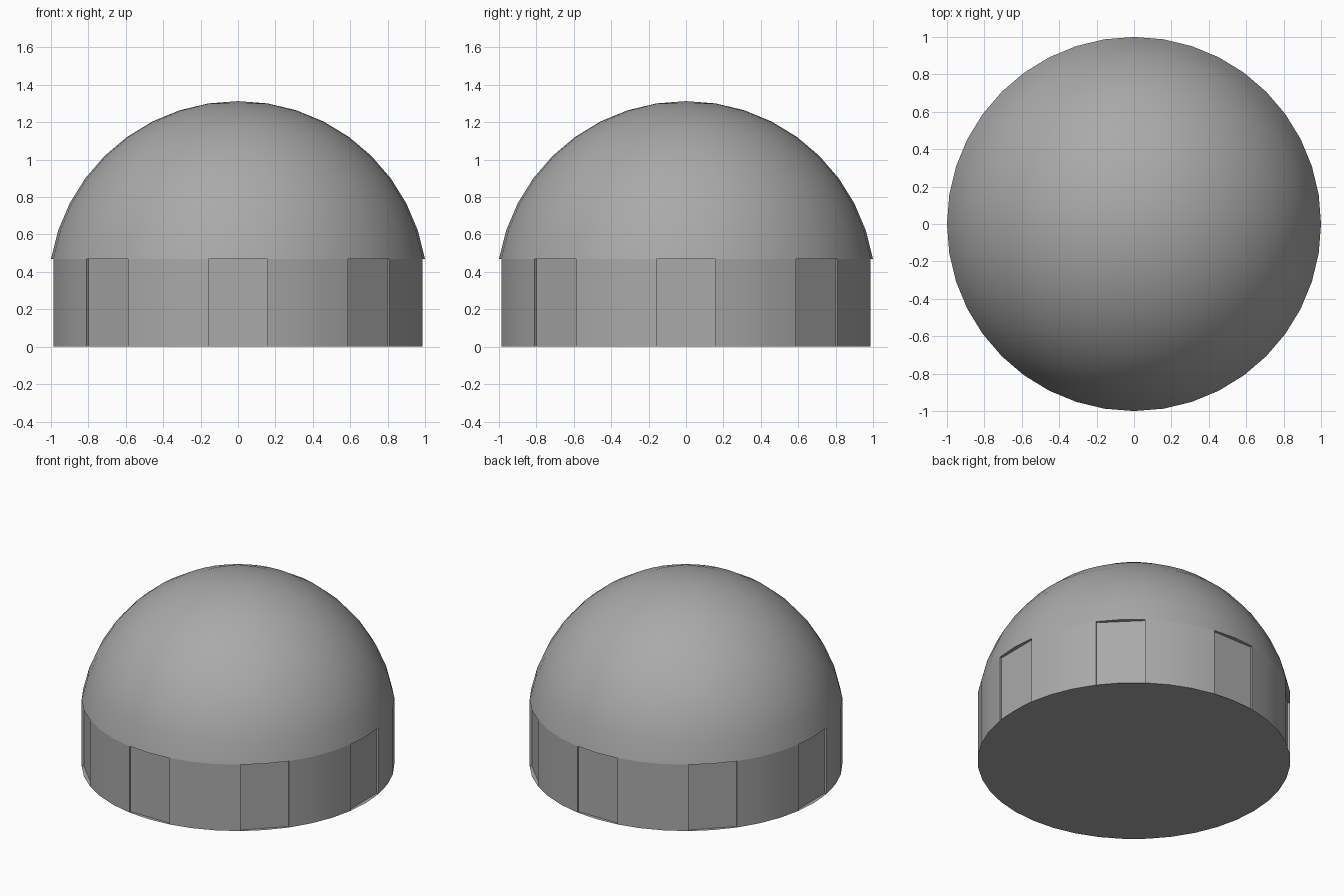
import bpy, bmesh
from math import sin, cos, tau, sqrt, atan2
from mathutils import Vector

SIDES = 40          # sides of the round plan
WALL_H = 0.468      # height of the drum wall
TOP = 1.313         # height of the dome's crown
RECESS = 0.015      # depth of the flat wall panels

cube = bpy.data.objects.get("Cube")
if cube:
    bpy.data.objects.remove(cube, do_unlink=True)

grey = bpy.data.materials.new("plain grey")
grey.use_nodes = True
colour = (0.4, 0.4, 0.4, 1)
grey.diffuse_color = colour
grey.node_tree.nodes["Principled BSDF"].inputs["Base Color"].default_value = colour


def polar(k, radius=1.0, z=0.0):
    a = tau * k / SIDES
    return Vector((radius * cos(a), radius * sin(a), z))


def finish(name, bm):
    mesh = bpy.data.meshes.new(name)
    bm.to_mesh(mesh)
    bm.free()
    mesh.materials.append(grey)
    obj = bpy.data.objects.new(name, mesh)
    bpy.context.collection.objects.link(obj)
    bpy.ops.object.select_all(action="DESELECT")
    obj.select_set(True)
    bpy.context.view_layer.objects.active = obj
    bpy.ops.object.shade_smooth_by_angle(angle=0.5)
    return obj


def bridge(bm, low, high):
    n = len(low)
    for i in range(n):
        j = (i + 1) % n
        bm.faces.new((low[i], low[j], high[j], high[i]))


# Drum wall: a flat recessed panel, two sides wide, at every fifth corner
outline = []
for k in range(SIDES):
    step = k % 5
    outer = polar(k)
    if step == 1:       # end of a panel
        outline += [outer - polar(k - 1, RECESS), outer]
    elif step == 4:     # start of the next panel
        outline += [outer, outer - polar(k + 1, RECESS)]
    elif step:
        outline.append(outer)

bm = bmesh.new()
low = [bm.verts.new(p) for p in outline]
high = [bm.verts.new(p + Vector((0, 0, WALL_H))) for p in outline]
bridge(bm, low, high)
finish("drum_wall", bm)

# Floor: full round plate closing the drum
bm = bmesh.new()
bm.faces.new([bm.verts.new(polar(-k)) for k in range(SIDES)])
finish("floor", bm)

# Dome: spherical cap overhanging the panels, closed underneath
rise = TOP - WALL_H
radius = (1 + rise * rise) / (2 * rise)
centre = TOP - radius
sweep = atan2(1, WALL_H - centre)
RINGS = 9
bm = bmesh.new()
rings = []
for r in range(RINGS, 0, -1):
    a = sweep * r / RINGS
    rings.append([bm.verts.new(polar(k, radius * sin(a), centre + radius * cos(a)))
                  for k in range(SIDES)])
for low, high in zip(rings, rings[1:]):
    bridge(bm, low, high)
crown = bm.verts.new((0, 0, TOP))
for i in range(SIDES):
    bm.faces.new((rings[-1][i], rings[-1][(i + 1) % SIDES], crown))
bm.faces.new(list(reversed(rings[0])))
finish("dome", bm)
